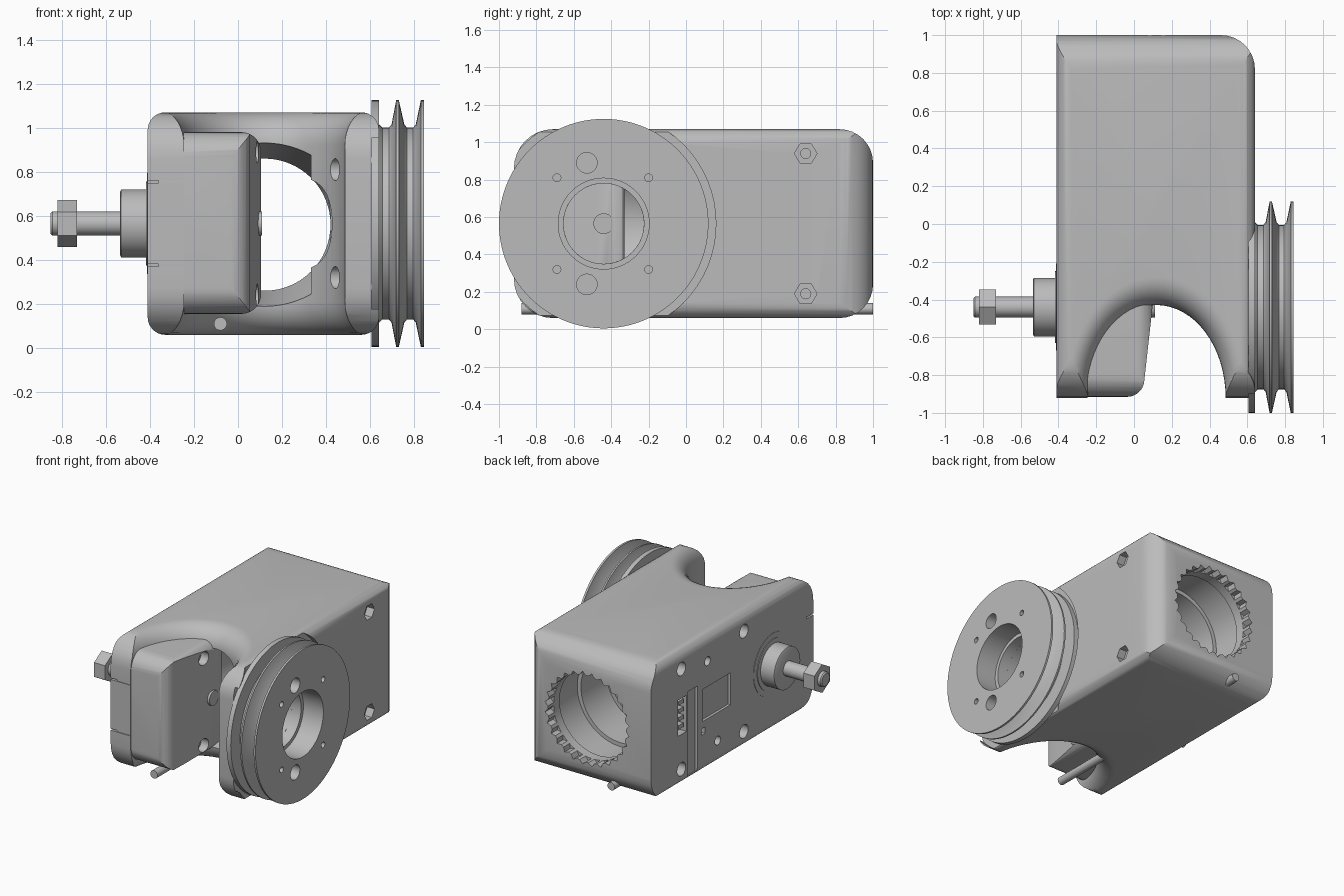
import bpy, bmesh
from math import sin, cos, pi, tau
from mathutils import Vector

if "Cube" in bpy.data.objects:
    bpy.data.objects.remove(bpy.data.objects["Cube"])

grey = bpy.data.materials.new("plain_grey")
grey.use_nodes = True
grey.diffuse_color = (0.5, 0.5, 0.5, 1)
grey.node_tree.nodes["Principled BSDF"].inputs["Base Color"].default_value = (0.5, 0.5, 0.5, 1)

AY, AZ = -0.44, 0.565          # shaft and pulley axis
BX = 0.12                      # centre of the long bore and the arch
LEFT_FACE, RIGHT_FACE = -0.41, 0.64


def loft(name, rings):
    """Closed skin through equal-length rings of points."""
    bm = bmesh.new()
    loops = [[bm.verts.new(p) for p in ring] for ring in rings]
    n = len(loops[0])
    for a, b in zip(loops, loops[1:]):
        for i in range(n):
            j = (i + 1) % n
            bm.faces.new((a[i], a[j], b[j], b[i]))
    bm.faces.new(loops[0])
    bm.faces.new(loops[-1])
    bmesh.ops.recalc_face_normals(bm, faces=bm.faces[:])
    mesh = bpy.data.meshes.new(name)
    bm.to_mesh(mesh)
    bm.free()
    mesh.materials.append(grey)
    obj = bpy.data.objects.new(name, mesh)
    bpy.context.collection.objects.link(obj)
    return obj


def place(axis, p, d):
    a, b = p
    return {"x": (d, a, b), "y": (a, d, b), "z": (a, b, d)}[axis]


def prism(name, axis, outline, lo, hi):
    return loft(name, [[place(axis, p, d) for p in outline] for d in (lo, hi)])


def lathe(name, axis, centre, profile, n=64):
    """Solid of revolution; profile holds (distance along axis, radius)."""
    return loft(name, [[place(axis, (centre[0] + r * cos(tau * i / n),
                                     centre[1] + r * sin(tau * i / n)), d)
                        for i in range(n)] for d, r in profile])


def rod(axis, centre, r, lo, hi, n=32, name="cutter"):
    return lathe(name, axis, centre, [(lo, r), (hi, r)], n)


def rect(a0, a1, b0, b1):
    return [(a0, b0), (a1, b0), (a1, b1), (a0, b1)]


def rounded(points, radii, steps=8):
    out = []
    for i, (p, r) in enumerate(zip(points, radii)):
        p = Vector(p)
        u = (Vector(points[i - 1]) - p).normalized()
        v = (Vector(points[(i + 1) % len(points)]) - p).normalized()
        if r == 0:
            out.append(p)
            continue
        for k in range(steps + 1):
            a = pi / 2 * k / steps
            out.append(p + u * r * (1 - sin(a)) + v * r * (1 - cos(a)))
    return out


def boolean(obj, tools, operation="DIFFERENCE"):
    bpy.context.view_layer.objects.active = obj
    for tool in tools:
        mod = obj.modifiers.new("cut", "BOOLEAN")
        mod.operation, mod.solver, mod.object = operation, "EXACT", tool
        bpy.ops.object.modifier_apply(modifier=mod.name)
        bpy.data.objects.remove(tool)


# Housing: three rounded outlines intersected
body = prism("housing", "x", rounded(rect(-0.92, 1, 0.06, 1.07), (0.21, 0.18, 0.18, 0.21)),
             LEFT_FACE - 0.1, RIGHT_FACE + 0.1)
boolean(body, [
    prism("plan", "z", rounded(rect(LEFT_FACE, RIGHT_FACE, -1.1, 1), (0, 0.18, 0.18, 0)), -0.2, 1.3),
    prism("section", "y", rounded(rect(LEFT_FACE, RIGHT_FACE, 0.06, 1.07), [0.08] * 4), -1.3, 1.3),
], "INTERSECT")


# Arch between the two arms, with flared upper and lower rims
def arch_ring(z, o, n=32):
    rx, ry = 0.365 + 0.75 * o, 0.49 + o
    ring = [(BX - rx, -1.3, z)]
    ring += [(BX - rx * cos(pi * i / n), -0.92 + ry * sin(pi * i / n), z) for i in range(n + 1)]
    return ring + [(BX + rx, -1.3, z)]


R = 0.15
fillet = [(R - R * cos(a), R - R * sin(a)) for a in [pi / 2 * k / 8 for k in range(9)]]
levels = [(-0.1, R)] + [(0.06 + h, o) for h, o in fillet]
levels += [(1.07 - h, o) for h, o in reversed(fillet)] + [(1.2, R)]
arch = loft("arch_cutter", [arch_ring(z, o) for z, o in levels])

# Stepped bore along the housing, with a toothed rim at the back
bore = lathe("bore_cutter", "y", (BX, 0.56),
             [(-0.52, 0.38), (-0.42, 0.37), (-0.22, 0.3), (0.3, 0.3), (0.3, 0.33), (0.6, 0.33),
              (0.6, 0.36), (0.86, 0.36), (0.86, 0.325), (1.1, 0.325)])
teeth = prism("teeth_cutter", "y",
              [(BX + r * cos(tau * i / 56), 0.56 + r * sin(tau * i / 56))
               for i, r in enumerate([0.315, 0.35] * 28)], 0.93, 1.1)
pulley_seat = rod("x", (AY, AZ), 0.6, 0.605, 0.9, 64)
arm_bore = rod("x", (AY, AZ), 0.215, 0.3, 0.9, 48)
cutters = [arch, bore, teeth, pulley_seat, arm_bore]

# Bolt holes: hexagonal pockets on the right, round ones on the left
for z in (0.19, 0.94):
    cutters += [rod("x", (0.64, z), 0.06, 0.58, 0.7, 6),
                rod("x", (0.64, z), 0.027, 0.4, 0.6, 20)]
    cutters += [rod("x", (y, z), 0.05, -0.5, -0.33) for y in (0.64, -0.1)]
for z in (0.32, 0.81):
    cutters.append(rod("x", (-0.69, z), 0.05, 0.3, 0.55))
for y, z in ((0.33, 0.88), (0.21, 0.24)):
    cutters.append(rod("x", (y, z), 0.033, -0.5, -0.35, 20))

# Shallow pockets on the left face
for outline, depth in ((rect(0.06, 0.39, 0.45, 0.69), 0.02), (rect(0.45, 0.56, 0.1, 0.74), 0.02),
                       (rect(0.58, 0.68, 0.45, 0.72), 0.06), (rect(0.36, 0.4, 0.35, 0.4), 0.03)):
    cutters.append(prism("cutter", "x", outline, LEFT_FACE - 0.1, LEFT_FACE + depth))
for z in (0.375, 0.755):
    cutters.append(prism("cutter", "x", rect(-1, -0.84, z - 0.006, z + 0.006), -0.5, -0.25))
boolean(body, cutters)

# Connector pins in the rear pocket
for i in range(4):
    z = 0.49 + 0.06 * i
    prism("connector_pin", "x", rect(0.6, 0.66, z, z + 0.03), LEFT_FACE + 0.01, LEFT_FACE + 0.07)

# Inner cover on the left arm
pod = prism("inner_cover", "z",
            rounded([(-0.36, -0.915), (0.045, -0.915), (0.11, -0.33), (-0.36, -0.33)],
                    (0, 0.08, 0.03, 0)), 0, 1.2)
boolean(pod, [
    prism("section", "y", rounded(rect(-0.5, 0.105, 0.155, 0.98), (0, 0.09, 0.09, 0)), -1.2, 0),
    prism("side", "x", rounded(rect(-0.915, 0, 0.155, 0.98), (0.12, 0, 0, 0.12)), -0.6, 0.3),
], "INTERSECT")
boolean(pod, [rod("x", (-0.53, z), 0.05, 0.03, 0.3) for z in (0.24, 0.89)])

# Double-groove pulley
pulley = lathe("pulley", "x", (AY, AZ),
               [(0.605, 0.56), (0.64, 0.56), (0.64, 0.45), (0.655, 0.435), (0.685, 0.435),
                (0.697, 0.45), (0.718, 0.56), (0.73, 0.56), (0.755, 0.45), (0.767, 0.435),
                (0.795, 0.435), (0.807, 0.45), (0.83, 0.56), (0.845, 0.56)], 96)
holes = [rod("x", (-0.53, z), 0.055, 0.5, 1) for z in (0.24, 0.89)]
holes += [rod("x", (y, z), 0.021, 0.5, 1, 16) for y in (-0.69, -0.2) for z in (0.32, 0.81)]
holes.append(lathe("cutter", "x", (AY, AZ), [(0.5, 0.215), (0.68, 0.215), (0.68, 0.243), (1, 0.243)]))
boolean(pulley, holes)

# Shaft, collar, rings and nut on the left
lathe("shaft", "x", (AY, AZ), [(-0.85, 0.047), (-0.842, 0.055), (0.11, 0.055)], 32)
lathe("shaft_collar", "x", (AY, AZ), [(-0.535, 0.145), (-0.53, 0.155), (-0.38, 0.155)], 48)
lathe("collar_ring", "x", (AY, AZ), [(-0.418, 0.185), (-0.418, 0.19), (-0.38, 0.19)], 48)
lathe("outer_ring", "x", (AY, AZ), [(-0.413, 0.225), (-0.413, 0.23), (-0.38, 0.23)], 48)
prism("shaft_nut", "x", [(AY + 0.107 * sin(tau * i / 6), AZ + 0.107 * cos(tau * i / 6))
                         for i in range(6)], -0.82, -0.73)

# Long pin along the underside
rod("y", (-0.08, 0.11), 0.03, -0.88, 1.0, 20, "long_pin")

for obj in bpy.context.scene.objects:
    if obj.type == "MESH":
        bpy.ops.object.select_all(action="DESELECT")
        obj.select_set(True)
        bpy.context.view_layer.objects.active = obj
        bpy.ops.object.shade_smooth_by_angle(angle=0.5)
